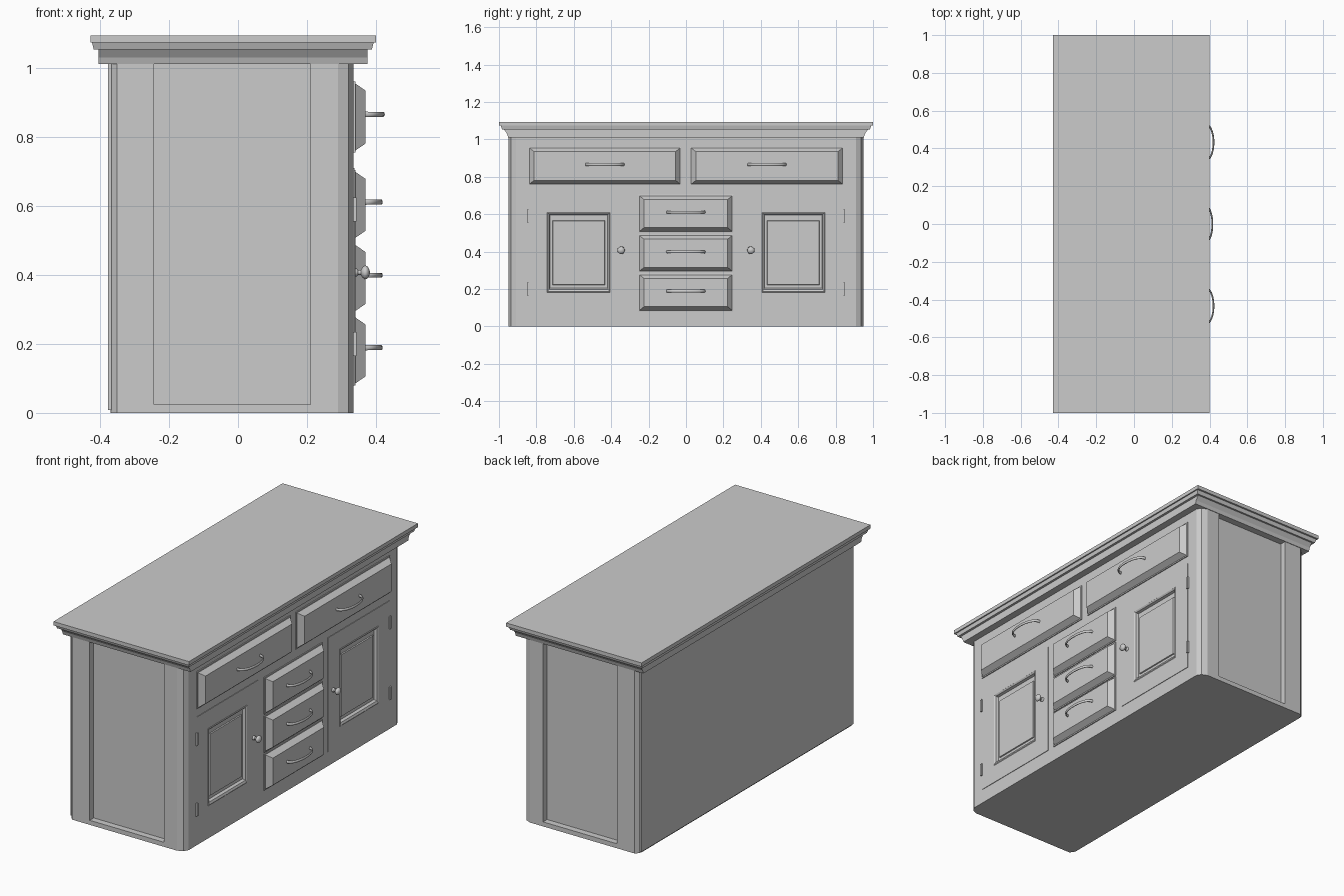
import bpy, bmesh, math
from mathutils import Vector

if "Cube" in bpy.data.objects:
    bpy.data.objects.remove(bpy.data.objects["Cube"])

FRONT = 0.335  # plane of the drawer face


def loft(name, rings):
    """Solid from matching vertex rings, capped at both ends."""
    bm = bmesh.new()
    loops = [[bm.verts.new(p) for p in r] for r in rings]
    n = len(loops[0])
    for a, b in zip(loops, loops[1:]):
        for i in range(n):
            j = (i + 1) % n
            bm.faces.new((a[i], a[j], b[j], b[i]))
    bm.faces.new(loops[0][::-1])
    bm.faces.new(loops[-1])
    bmesh.ops.recalc_face_normals(bm, faces=bm.faces)
    me = bpy.data.meshes.new(name)
    bm.to_mesh(me)
    bm.free()
    ob = bpy.data.objects.new(name, me)
    bpy.context.collection.objects.link(ob)
    return ob


def ring_x(x, y0, y1, z0, z1):
    return [(x, y0, z0), (x, y1, z0), (x, y1, z1), (x, y0, z1)]


def ring_z(z, x0, x1, y):
    return [(x0, -y, z), (x1, -y, z), (x1, y, z), (x0, y, z)]


def box(name, x0, x1, y0, y1, z0, z1):
    return loft(name, [ring_x(x0, y0, y1, z0, z1), ring_x(x1, y0, y1, z0, z1)])


def smooth(ob, angle=40):
    bpy.ops.object.select_all(action='DESELECT')
    ob.select_set(True)
    bpy.context.view_layer.objects.active = ob
    bpy.ops.object.shade_smooth_by_angle(angle=math.radians(angle))


def cut(ob, cutter):
    mod = ob.modifiers.new("cut", 'BOOLEAN')
    mod.operation = 'DIFFERENCE'
    mod.object = cutter
    bpy.context.view_layer.objects.active = ob
    bpy.ops.object.modifier_apply(modifier=mod.name)
    bpy.data.objects.remove(cutter)


# Cabinet body with rounded corners
half = [(FRONT, .91), (.32, .935), (.29, .948), (-.35, .948), (-.365, .932), (-.37, .915)]
outline = half + [(x, -y) for x, y in reversed(half)]
body = loft("cabinet_body", [[(x, y, z) for x, y in outline] for z in (0, 1.012)])

# Recessed side panels and openings behind the door panels
for s in (-1, 1):
    a, b = sorted((s * .913, s * 1.1))
    cut(body, box("side_cutter", -.243, .21, a, b, .025, 1.05))
    a, b = sorted((s * .40, s * .75))
    cut(body, box("door_cutter", .305, .40, a, b, .18, .615))

# Back board
box("back_board", -.377, -.366, -.925, .925, .008, 1.012)

# Worktop with stepped cornice
loft("worktop_cornice", [
    ring_z(1.011, -.405, .375, .951), ring_z(1.03, -.405, .375, .957),
    ring_z(1.053, -.405, .375, .973), ring_z(1.053, -.418, .388, .983),
    ring_z(1.073, -.423, .393, .990), ring_z(1.073, -.428, .400, 1.0),
    ring_z(1.094, -.428, .400, 1.0)])


def handle(name, y, z, tip):
    """Bowed pull swept along an arc."""
    base, hw, rings, n = .366, .10, [], 20
    for i in range(n + 1):
        t = math.pi * i / n
        p = Vector((base + (tip - base - .004) * math.sin(t) ** .8, y - hw * math.cos(t), z))
        d = Vector((.055 * math.cos(t), hw * math.sin(t) + .001, 0)).normalized()
        side = Vector((d.y, -d.x, 0))
        r = .0075 if 0 < i < n else .009
        rings.append([p + side * (r * .6 * math.cos(a)) + Vector((0, 0, r * math.sin(a)))
                      for a in [2 * math.pi * k / 10 for k in range(10)]])
    smooth(loft(name, rings))


def drawer(name, y0, y1, z0, z1, tip):
    """Bevelled drawer front with its pull."""
    d = .031
    loft(name, [ring_x(.32, y0, y1, z0, z1), ring_x(.340, y0, y1, z0, z1),
                ring_x(.341, y0 + .006, y1 - .006, z0 + .006, z1 - .006),
                ring_x(.370, y0 + d, y1 - d, z0 + .026, z1 - .026)])
    handle(name + "_handle", (y0 + y1) / 2, (z0 + z1) / 2 + .008, tip)


drawer("top_drawer_left", -.843, -.025, .755, .96, .425)
drawer("top_drawer_right", .022, .843, .755, .96, .425)
for i, z in enumerate((.08, .29, .502)):
    drawer(f"centre_drawer_{i + 1}", -.255, .253, z, z + .202, .419)


def knob(name, y, z):
    prof = [(.33, .012), (.345, .011), (.348, .007), (.356, .007), (.361, .015),
            (.367, .020), (.374, .019), (.379, .012), (.382, .004)]
    smooth(loft(name, [[(x, y + r * math.cos(a), z + r * math.sin(a))
                        for a in [2 * math.pi * k / 20 for k in range(20)]] for x, r in prof]), 50)


# Doors with moulded panels, knobs and hinges
for s, side in ((-1, "left"), (1, "right")):
    def r(x, inner, outer, z0, z1):
        a, b = sorted((s * inner, s * outer))
        return ring_x(x, a, b, z0, z1)
    loft("door_" + side, [
        r(.312, .303, .843, .08, .71), r(.338, .303, .843, .08, .71),
        r(.338, .405, .743, .182, .610), r(.341, .408, .740, .186, .607),
        r(.336, .416, .732, .198, .599), r(.322, .420, .728, .204, .595),
        r(.322, .434, .714, .222, .566), r(.328, .436, .712, .224, .564)])
    knob("door_knob_" + side, s * .347, .407)
    for z, level in ((.165, "lower"), (.555, "upper")):
        a, b = sorted((s * .838, s * .850))
        box(f"hinge_{side}_{level}", .33, .344, a, b, z, z + .07)
